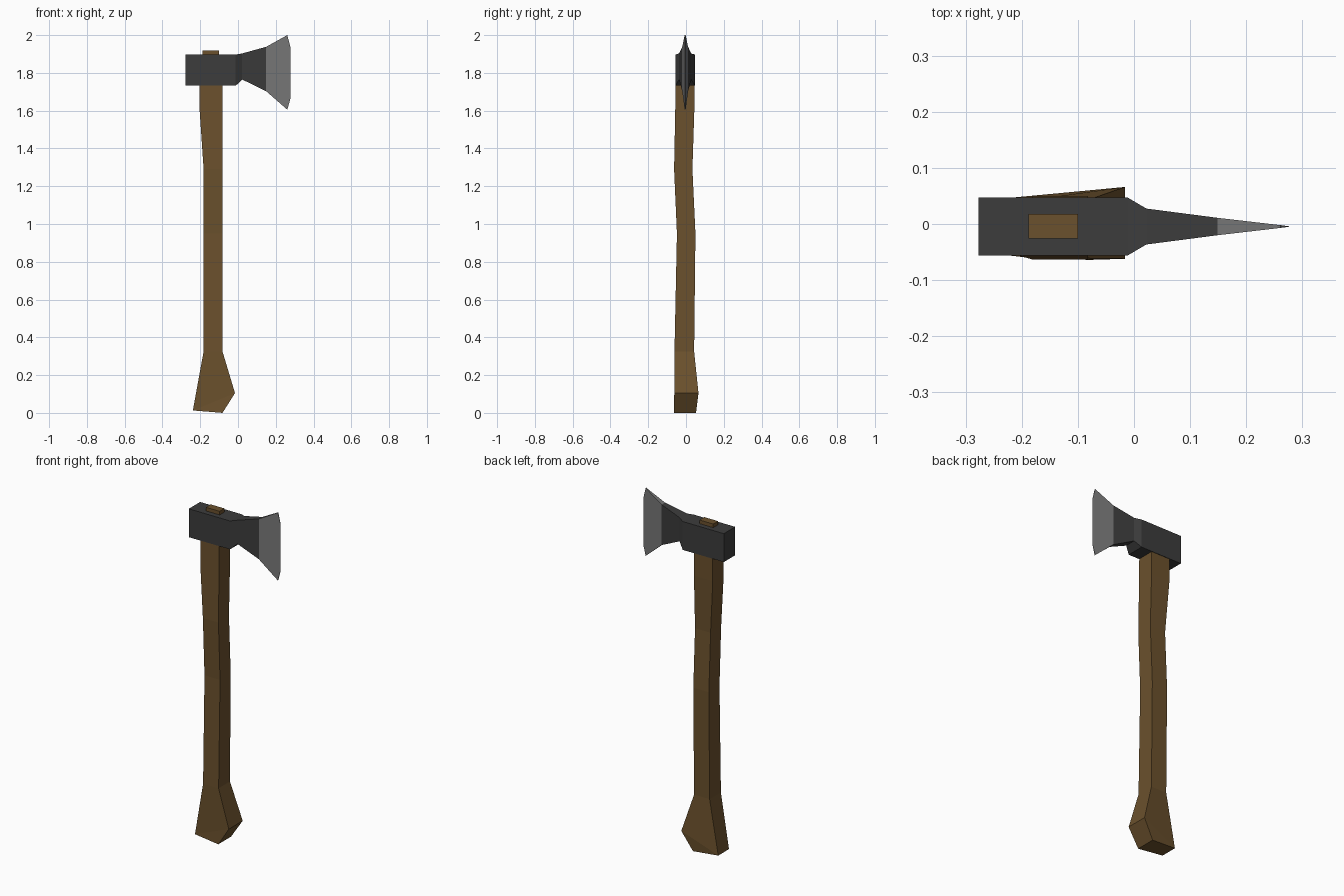
import bpy, bmesh

if "Cube" in bpy.data.objects:
    bpy.data.objects.remove(bpy.data.objects["Cube"])

YC = -0.0045  # centre plane of the head


def material(name, rgb):
    m = bpy.data.materials.new(name)
    m.diffuse_color = (*rgb, 1)
    m.use_nodes = True
    m.node_tree.nodes["Principled BSDF"].inputs["Base Color"].default_value = m.diffuse_color
    return m


def loft(name, rings, mat, cap_start=True, cap_end=True):
    """Skin consecutive four-point rings into one flat-shaded object."""
    bm = bmesh.new()
    loops = [[bm.verts.new(p) for p in ring] for ring in rings]
    for a, b in zip(loops, loops[1:]):
        for i in range(4):
            j = (i + 1) % 4
            bm.faces.new((a[i], a[j], b[j], b[i]))
    if cap_start:
        bm.faces.new(loops[0][::-1])
    if cap_end:
        bm.faces.new(loops[-1])
    bmesh.ops.recalc_face_normals(bm, faces=bm.faces)
    mesh = bpy.data.meshes.new(name)
    bm.to_mesh(mesh)
    bm.free()
    mesh.materials.append(mat)
    ob = bpy.data.objects.new(name, mesh)
    bpy.context.collection.objects.link(ob)
    return ob


def wood_ring(left, right):
    """left / right edges given as (x, z, y_front, y_back)."""
    (xl, zl, fl, bl), (xr, zr, fr, br) = left, right
    return [(xl, fl, zl), (xr, fr, zr), (xr, br, zr), (xl, bl, zl)]


def steel_ring(x, half, z0, z1):
    return [(x, YC - half, z0), (x, YC + half, z0),
            (x, YC + half, z1), (x, YC - half, z1)]


wood = material("wood", (0.147, 0.082, 0.026))
iron = material("dark_iron", (0.045, 0.045, 0.045))
steel = material("bright_steel", (0.19, 0.19, 0.19))

# Handle: gently waving shaft, flaring to an angled knob at the foot
levels = [(0.325, -0.182, -0.082, -0.061, 0.043),
          (0.95, -0.182, -0.082, -0.048, 0.050),
          (1.29, -0.182, -0.082, -0.063, 0.034),
          (1.60, -0.203, -0.082, -0.057, 0.044),
          (1.75, -0.203, -0.082, -0.055, 0.045)]
rings = [wood_ring((-0.239, 0.013, -0.054, 0.045), (-0.082, 0.0, -0.064, 0.053)),
         wood_ring((-0.239, 0.013, -0.054, 0.045), (-0.016, 0.105, -0.062, 0.066))]
rings += [wood_ring((xl, z, f, b), (xr, z, f, b)) for z, xl, xr, f, b in levels]
handle = loft("handle", rings, wood)
bm = bmesh.new()
bm.from_mesh(handle.data)
bmesh.ops.remove_doubles(bm, verts=bm.verts, dist=1e-4)
bm.to_mesh(handle.data)
bm.free()

# Handle end poking through the top of the head
end = [(z, -0.188, -0.100, -0.026, 0.018) for z in (1.88, 1.918)]
loft("handle_end", [wood_ring((xl, z, f, b), (xr, z, f, b))
                    for z, xl, xr, f, b in end], wood, cap_start=False)

# Head: square poll block narrowing into the cheek
loft("head", [steel_ring(-0.277, 0.052, 1.732, 1.897),
              steel_ring(-0.012, 0.052, 1.732, 1.897),
              steel_ring(0.022, 0.032, 1.765, 1.903),
              steel_ring(0.149, 0.0155, 1.703, 1.938)], iron, cap_end=False)

# Blade: flared bright bit ending in a thin cutting edge
loft("blade", [steel_ring(0.149, 0.0155, 1.703, 1.938),
               steel_ring(0.261, 0.0025, 1.605, 2.0),
               steel_ring(0.277, 0.0003, 1.662, 1.938)], steel, cap_start=False)
